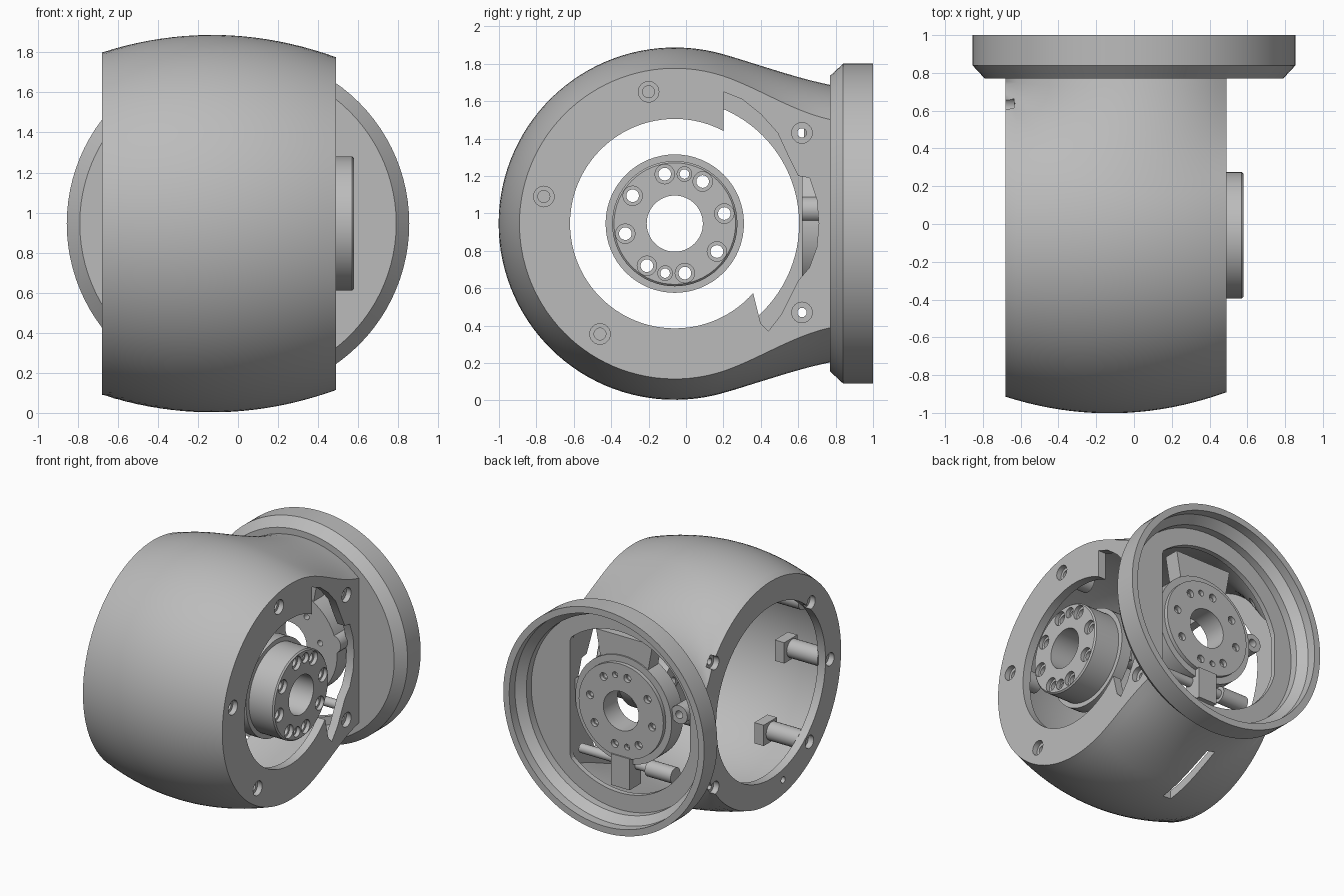
import bpy, bmesh, math
from mathutils import Vector

if "Cube" in bpy.data.objects:
    bpy.data.objects.remove(bpy.data.objects["Cube"])

CY, CZ = -0.06, 0.945          # side axis (runs along x)
X0, X1 = -0.68, 0.49           # flat ends of the shell
NECK_R, NECK_Y = 0.74, 0.78
WALL = 0.065

grey = bpy.data.materials.new("satin_grey")
grey.use_nodes = True
grey.diffuse_color = (0.5, 0.5, 0.5, 1)
grey.node_tree.nodes["Principled BSDF"].inputs["Base Color"].default_value = (0.5, 0.5, 0.5, 1)


def finish(name, bm):
    bmesh.ops.recalc_face_normals(bm, faces=bm.faces)
    mesh = bpy.data.meshes.new(name)
    bm.to_mesh(mesh)
    bm.free()
    mesh.materials.append(grey)
    ob = bpy.data.objects.new(name, mesh)
    bpy.context.collection.objects.link(ob)
    return ob


def loft(name, rings, capped=True):
    """Skin closed rings of points; uncapped lofts close on themselves."""
    bm = bmesh.new()
    loops = [[bm.verts.new(p) for p in ring] for ring in rings]
    pairs = list(zip(loops, loops[1:])) + ([] if capped else [(loops[-1], loops[0])])
    for a, b in pairs:
        for i in range(len(a)):
            j = (i + 1) % len(a)
            bm.faces.new((a[i], a[j], b[j], b[i]))
    if capped:
        bm.faces.new(loops[0])
        bm.faces.new(loops[-1])
    return finish(name, bm)


def place(axis, u, v, w):
    return {"x": (w, u, v), "y": (u, w, v), "z": (u, v, w)}[axis]


def prism(name, pts, axis, lo, hi):
    return loft(name, [[place(axis, u, v, w) for u, v in pts] for w in (lo, hi)])


def circle(u, v, r, n=32):
    return [(u + r * math.cos(math.tau * i / n), v + r * math.sin(math.tau * i / n)) for i in range(n)]


def cyl(name, axis, u, v, r, lo, hi, n=32):
    return prism(name, circle(u, v, r, n), axis, lo, hi)


def box(name, x, y, z):
    return prism(name, [(x[0], y[0]), (x[1], y[0]), (x[1], y[1]), (x[0], y[1])], "z", *z)


def lathe(name, axis, u, v, profile, n=96):
    return loft(name, [[place(axis, a, b, w) for a, b in circle(u, v, r, n)]
                       for r, w in profile], capped=False)


def cut(ob, *cutters):
    bpy.context.view_layer.objects.active = ob
    for c in cutters:
        m = ob.modifiers.new("cut", "BOOLEAN")
        m.operation, m.solver, m.object = "DIFFERENCE", "EXACT", c
        bpy.ops.object.modifier_apply(modifier=m.name)
        bpy.data.objects.remove(c)


# Barrelled body: a round section that runs tangentially into the neck
def section(x, inset, end_y):
    R = 0.942 - inset - 0.29 * (x + 0.13) ** 2
    h = math.sqrt((NECK_R - inset) ** 2 - x * x)
    dy = end_y - CY
    ang = math.atan2(h, dy) + math.acos(min(1, R / math.hypot(h, dy))) + 0.02
    half = []
    for i in range(36):
        a = math.pi + (ang - math.pi) * i / 35
        half.append(Vector((CY + R * math.cos(a), R * math.sin(a))))
    p0, p3 = half[-1], Vector((end_y, h))
    k = (p3 - p0).length / 3
    p1 = p0 + k * Vector((math.sin(ang), -math.cos(ang)))
    p2 = p3 + k * Vector((-0.98, 0.2))
    for i in range(1, 11):
        t = i / 10
        s = 1 - t
        half.append(s ** 3 * p0 + 3 * s * s * t * p1 + 3 * s * t * t * p2 + t ** 3 * p3)
    full = half + [Vector((p.x, -p.y)) for p in reversed(half[1:])]
    return [(x, p.x, CZ + p.y) for p in full]


def barrel(name, inset, end_y, steps=20):
    lo, hi = X0 + inset, X1 - inset
    return loft(name, [section(lo + (hi - lo) * i / steps, inset, end_y) for i in range(steps + 1)])


# Thin-walled shell with side openings, window and lower slot
shell = barrel("shell", 0, NECK_Y)
window = [(0.2, 1.65), (0.3, 1.61), (0.4, 1.53), (0.49, 1.43), (0.55, 1.3), (0.6, 1.2),
          (0.66, 1.19), (0.7, 1.07), (0.71, 0.945), (0.7, 0.82), (0.66, 0.71), (0.6, 0.64),
          (0.51, 0.46), (0.44, 0.37), (0.4, 0.41), (0.36, 0.57), (0.2, 0.7)]
cut(shell,
    barrel("cutter", WALL, NECK_Y + 0.02),
    cyl("cutter", "x", CY, CZ, 0.665, -1, -0.4, 96),
    cyl("cutter", "x", CY, CZ, 0.56, 0.3, 1, 96),
    prism("cutter", window, "x", 0.3, 1),
    box("cutter", (-0.3, -0.23), (0.04, 0.52), (-0.1, 0.3)))

# Counterbored screw holes on both flat ends
right_holes = [(-0.2, 1.65), (-0.76, 1.09), (-0.46, 0.355)]
left_holes = [(-0.55, 1.45), (-0.78, 0.925), (-0.53, 0.385)]
neck_holes = [(0.62, 1.43), (0.62, 0.47)]
for y, z in right_holes + neck_holes:
    cut(shell, cyl("cutter", "x", y, z, 0.055, X1 - 0.04, 1, 24))
for y, z in right_holes:
    cut(shell, cyl("cutter", "x", y, z, 0.032, 0.3, 1, 20))
for y, z in left_holes + neck_holes:
    cut(shell, cyl("cutter", "x", y, z, 0.05, -1, X0 + 0.045, 24))
for y, z in neck_holes:
    cut(shell, cyl("cutter", "x", y, z, 0.025, -1, 1, 16))
cut(shell, cyl("cutter", "x", -0.21, 0.215, 0.025, -1, X0 + 0.045, 16))

# Round mounting flange at the back, its plate opened with a flat on each side
flange = lathe("mounting_flange", "y", 0, CZ,
               [(0.1, 0.77), (0.79, 0.77), (0.855, 0.84), (0.855, 1.0), (0.805, 1.0),
                (0.805, 0.93), (0.75, 0.87), (0.75, 0.81), (0.1, 0.81)])
opening = [(min(0.42, max(-0.6, x)), z) for x, z in circle(0, CZ, 0.62, 96)]
cut(flange, prism("cutter", opening, "y", 0.5, 1.1))


# Output hubs: stepped drum with a bore, eight bolt holes and two pins
def hub(name, axis, u, v, face, profile, hole, rim):
    ob = lathe(name, axis, u, v, [(r, face - d) for r, d in profile], 64)
    spots = [(11.5 + 45 * i, 1) for i in range(8)] + [(79, 0.75), (259, 0.75)]
    for deg, size in spots:
        a = math.radians(deg)
        pu, pv = u + 0.27 * math.cos(a), v + 0.27 * math.sin(a)
        cut(ob, cyl("cutter", axis, pu, pv, hole * size, face - 0.6, face + 0.1, 16),
            cyl("cutter", axis, pu, pv, rim * size, face - 0.03, face + 0.1, 20))
    return ob


side_profile = [(0.15, 0.32), (0.33, 0.32), (0.37, 0.3), (0.37, 0.21), (0.335, 0.21),
                (0.335, 0.01), (0.325, 0), (0.15, 0)]
back_profile = [(0.15, 0.17), (0.41, 0.17), (0.41, 0.03), (0.36, 0.03), (0.36, 0), (0.15, 0)]
parts = [shell, flange,
         hub("side_hub", "x", CY, CZ, 0.58, side_profile, 0.034, 0.052),
         hub("back_hub", "y", 0, CZ, 0.79, back_profile, 0.022, 0.03)]

# Brackets, tab and rods holding the back hub
parts.append(prism("upper_bracket", [(-0.2, 1.28), (0.2, 1.28), (0.24, 1.5), (-0.24, 1.5)],
                   "y", 0.63, 0.75))
parts.append(box("lower_tab", (-0.08, 0.08), (0.66, 0.8), (0.36, 0.6)))
parts.append(cyl("lower_rod", "x", 0.7, 0.52, 0.035, -0.4, 0.4, 20))
parts.append(cyl("lower_rod_sleeve", "x", 0.7, 0.52, 0.06, -0.4, -0.18, 24))
for side, x in (("left", 0.37), ("right", -0.46)):
    parts.append(lathe(side + "_boss", "y", x, 1.02,
                       [(0.03, 0.62), (0.07, 0.62), (0.07, 0.74), (0.03, 0.74)], 24))

# Screw bosses standing on the inside of both end walls
for i, (y, z) in enumerate(left_holes):
    parts.append(cyl(f"left_screw_boss_{i}", "x", y, z, 0.07, X0 + 0.06, -0.34, 24))
    parts.append(box(f"left_screw_clip_{i}", (-0.36, -0.28), (y - 0.06, y + 0.1), (z - 0.08, z + 0.08)))
for i, (y, z) in enumerate(right_holes):
    parts.append(cyl(f"right_screw_boss_{i}", "x", y, z, 0.07, 0.25, X1 - 0.06, 24))

# Smooth curved faces, keep machined edges crisp
bpy.ops.object.select_all(action="DESELECT")
for ob in parts:
    ob.select_set(True)
bpy.context.view_layer.objects.active = shell
bpy.ops.object.shade_smooth_by_angle(angle=math.radians(30))
